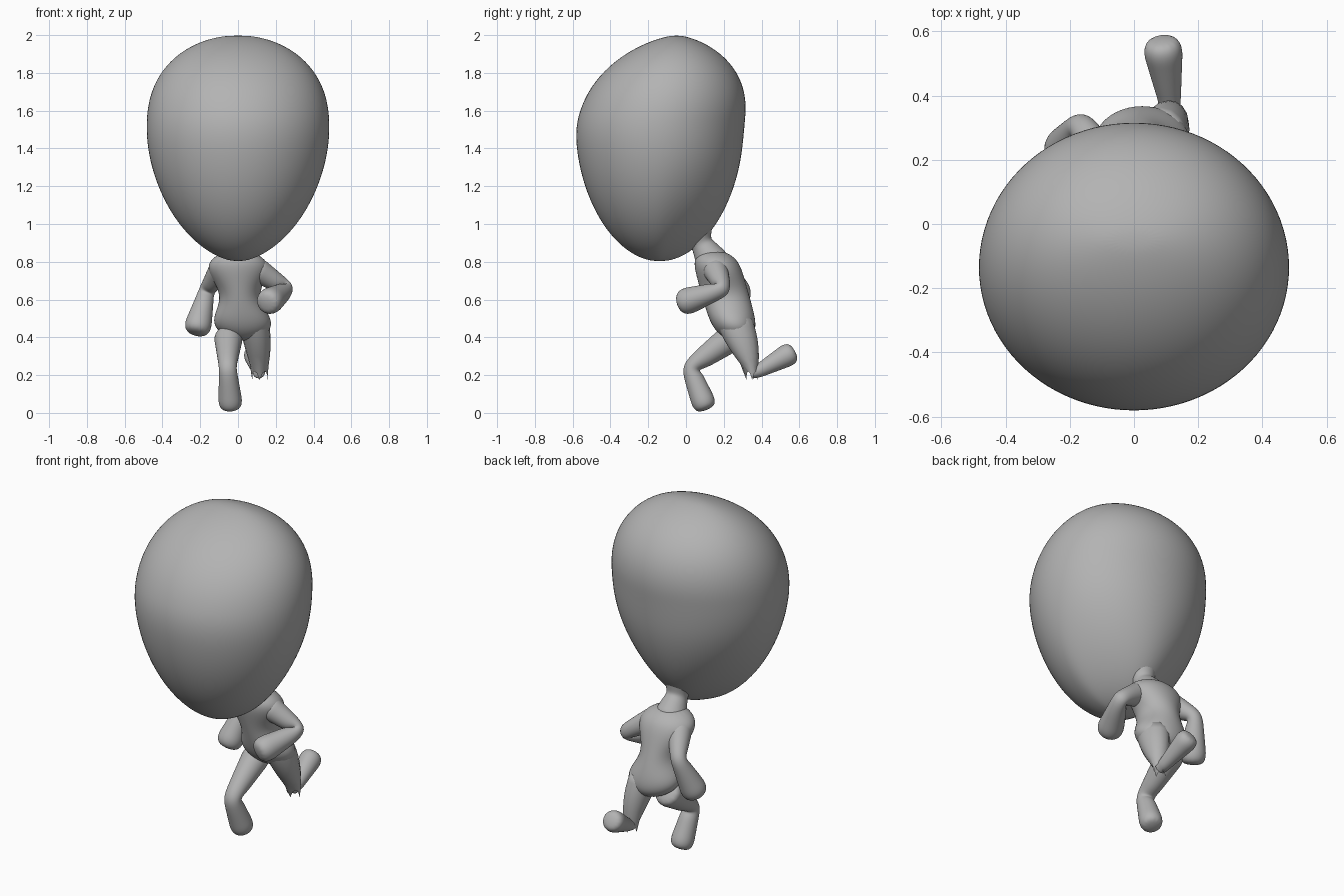
import bpy, bmesh, math
from mathutils import Vector

if "Cube" in bpy.data.objects:
    bpy.data.objects.remove(bpy.data.objects["Cube"])

grey = bpy.data.materials.new("plain_grey")
grey.use_nodes = True
colour = (0.45, 0.45, 0.45, 1)
grey.diffuse_color = colour
grey.node_tree.nodes["Principled BSDF"].inputs["Base Color"].default_value = colour


def loft(name, rings, smooth=True):
    """Skin a stack of point rings; unsmoothed lofts stay open at the end."""
    bm = bmesh.new()
    loops = [[bm.verts.new(point) for point in ring] for ring in rings]
    count = len(loops[0])
    for upper, lower in zip(loops, loops[1:]):
        for i in range(count):
            j = (i + 1) % count
            bm.faces.new((upper[i], upper[j], lower[j], lower[i]))
    bm.faces.new(loops[0])
    if smooth:
        bm.faces.new(loops[-1])
    bmesh.ops.recalc_face_normals(bm, faces=bm.faces)
    mesh = bpy.data.meshes.new(name)
    bm.to_mesh(mesh)
    bm.free()
    mesh.materials.append(grey)
    mesh.shade_smooth()
    part = bpy.data.objects.new(name, mesh)
    bpy.context.collection.objects.link(part)
    if smooth:
        modifier = part.modifiers.new("smooth", "SUBSURF")
        modifier.levels = modifier.render_levels = 2


def turn(sides):
    """Cosine and sine pairs around a circle."""
    angles = [math.tau * k / sides for k in range(sides)]
    return [(math.cos(angle), math.sin(angle)) for angle in angles]


def oval(centre, half_width, half_depth):
    """Level elliptical ring."""
    return [centre + Vector((half_width * c, half_depth * s, 0)) for c, s in turn(16)]


def limb(name, start, joint, end, radii, steps=4):
    """Two tapering bones meeting at a joint, with a blunt tip."""
    start, joint, end = Vector(start), Vector(joint), Vector(end)
    root, middle, tip = radii
    path = []
    for a, b, ra, rb in ((start, joint, root, middle), (joint, end, middle, tip)):
        for step in range(steps):
            f = step / steps
            path.append((a.lerp(b, f), ra + (rb - ra) * f))
    heading = (end - joint).normalized()
    path.append((end, tip))
    path.append((end + heading * tip * 0.6, tip * 0.7))

    rings, side = [], Vector((1, 0.1, 0))
    for i, (point, radius) in enumerate(path):
        before = path[max(i - 1, 0)][0]
        after = path[min(i + 1, len(path) - 1)][0]
        along = ((point - before).normalized() + (after - point).normalized()).normalized()
        side = (side - along * side.dot(along)).normalized()
        across = along.cross(side)
        rings.append([point + (side * c + across * s) * radius * 1.05 for c, s in turn(12)])
    loft(name, rings)


# Oversized head: egg profile, tapering to the chin and pinched at the nape
head = []
levels = 22
for k in range(levels):
    rise = math.cos(0.1 + (math.pi - 0.2) * k / (levels - 1))
    if rise > 0:
        shape = (1 - rise ** 2.4) ** 0.5
        centre = Vector((0, 0.09 * rise - 0.14, 1.5 + rise / 2))
        depth, pinch = shape ** 1.3, 0
    else:
        shape = (1 - (-rise) ** 1.85) ** 0.57
        centre = Vector((0, -0.14, 1.5 + 0.7 * rise))
        depth, pinch = shape ** 0.9, 0.5 * rise * rise
    head.append([centre + Vector((0.49 * shape * s * (1 - pinch * max(c, 0)),
                                  0.45 * depth * c, 0)) for c, s in turn(24)])
loft("head", head)

# Neck flaring into the nape and the shoulders
limb("neck", (0, 0.03, 1.05), (0, 0.08, 0.9), (0, 0.14, 0.8), (0.12, 0.055, 0.09))

# Leaning torso with broad shoulders, narrow waist and rounded hips
torso = []
levels = 13
for k in range(levels):
    f = 0.02 + 0.96 * k / (levels - 1)
    rounding = (1 - abs(2 * f - 1) ** (6 if f < 0.5 else 4)) ** 0.5
    width = 0.14 + 0.03 * math.cos(3 * math.pi * (f - 0.17))
    centre = Vector((0.04 * f * f, 0.14 + 0.14 * f, 0.87 - f / 2))
    torso.append(oval(centre, width * rounding, 0.128 * rounding))
loft("torso", torso)

# Arms: left one bent forward, right one swung back
arm = (0.07, 0.04, 0.073)
limb("left_arm", (0.08, 0.15, 0.77), (0.262, 0.2, 0.655), (0.165, 0, 0.59), arm)
limb("right_arm", (-0.08, 0.17, 0.77), (-0.165, 0.31, 0.65), (-0.213, 0.23, 0.455), arm)

# Right leg stepping forward
limb("right_leg", (-0.05, 0.27, 0.42), (-0.055, 0.02, 0.24), (-0.04, 0.095, 0.05),
     (0.08, 0.045, 0.064))

# Left thigh narrowing to a torn hem
thigh = []
levels = 8
for k in range(levels):
    f = k / (levels - 1)
    centre = Vector((0.08 + 0.055 * f - 0.02 * f * f, 0.25 + 0.1 * f, 0.5 - 0.28 * f))
    thigh.append(oval(centre, 0.08 - 0.04 * f * f, 0.1 - 0.07 * f * f))
for k, point in enumerate(thigh[-1]):
    point.z -= 0.045 if k % 4 == 0 else 0.01 * (k % 2)
loft("left_thigh", thigh, smooth=False)

# Left foot kicked up behind
limb("left_foot", (0.11, 0.34, 0.21), (0.11, 0.39, 0.225), (0.09, 0.545, 0.31),
     (0.03, 0.036, 0.062))
